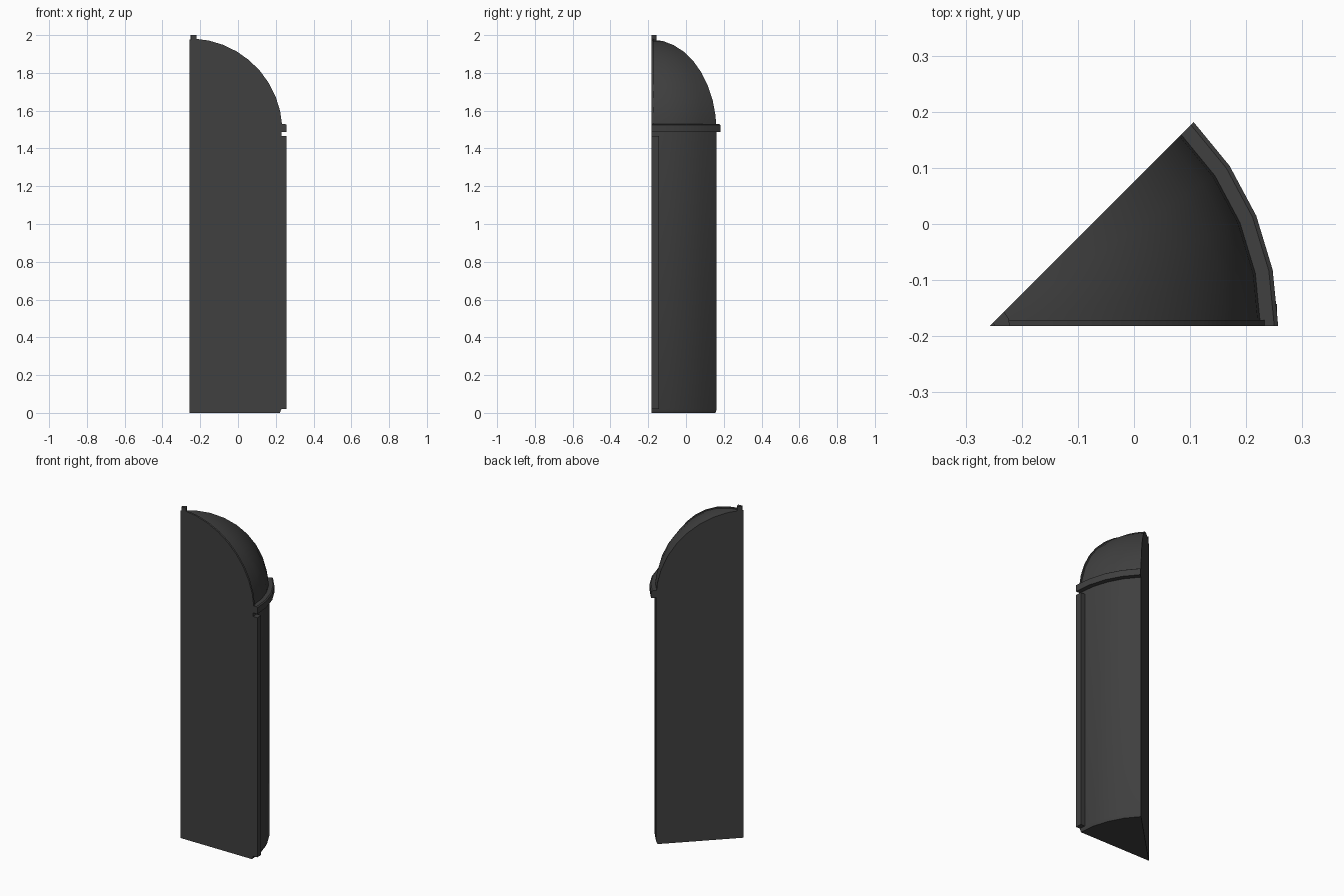
import bpy, bmesh
from math import sin, cos, pi, radians

cube = bpy.data.objects.get("Cube")
if cube:
    bpy.data.objects.remove(cube, do_unlink=True)

AXIS = (-0.257, -0.182)   # sharp edge of the wedge
R = 0.486                 # body radius
SPRING = 1.49             # height where the dome begins
SWEEP = radians(45)

charcoal = bpy.data.materials.new("charcoal")
charcoal.use_nodes = True
charcoal.diffuse_color = (0.05, 0.05, 0.05, 1)
charcoal.node_tree.nodes["Principled BSDF"].inputs["Base Color"].default_value = (0.05, 0.05, 0.05, 1)


def loft(name, rings):
    """Join equal closed outlines into a capped solid."""
    bm = bmesh.new()
    loops = [[bm.verts.new(p) for p in ring] for ring in rings]
    n = len(loops[0])
    for a, b in zip(loops, loops[1:]):
        for i in range(n):
            j = (i + 1) % n
            bm.faces.new((a[i], a[j], b[j], b[i]))
    bm.faces.new(loops[0][::-1])
    bm.faces.new(loops[-1])
    bmesh.ops.remove_doubles(bm, verts=bm.verts, dist=1e-5)
    bmesh.ops.recalc_face_normals(bm, faces=bm.faces)
    mesh = bpy.data.meshes.new(name)
    bm.to_mesh(mesh)
    bm.free()
    mesh.materials.append(charcoal)
    obj = bpy.data.objects.new(name, mesh)
    obj.location = (*AXIS, 0)
    bpy.context.collection.objects.link(obj)
    bpy.ops.object.select_all(action='DESELECT')
    obj.select_set(True)
    bpy.context.view_layer.objects.active = obj
    bpy.ops.object.shade_smooth_by_angle(angle=radians(30))
    return obj


def sector(name, profile, sweep=SWEEP, steps=4):
    """Turn a (radius, height) outline about the wedge's sharp edge."""
    angles = [sweep * i / steps for i in range(steps + 1)]
    return loft(name, [[(r * cos(a), r * sin(a), z) for r, z in profile] for a in angles])


def arc(radius, start, end, steps=9):
    angles = [start + (end - start) * i / steps for i in range(steps + 1)]
    return [(radius * cos(a), SPRING + radius * sin(a)) for a in angles]


# Body with a domed top and a slightly chamfered foot
dome = arc(R, 0, pi / 2)
dome[-1] = (0, SPRING + R)
sector("domed_body", [(0, 0), (R - 0.008, 0), (R, 0.018)] + dome)

# Collar around the base of the dome
sector("collar", [(R - 0.02, 1.487), (0.514, 1.487), (0.514, 1.525), (0.507, 1.53), (R - 0.02, 1.53)])

# Upright strip at the front edge of the curved wall
sector("edge_strip", [(R - 0.02, 0.02), (0.513, 0.02), (0.513, 1.465), (R - 0.02, 1.465)],
       sweep=radians(4.4), steps=1)

# Thin rib following the front edge of the dome
rib = arc(R + 0.006, 0.06, 1.52) + arc(R - 0.02, 1.52, 0.06)
loft("dome_rib", [[(x, y, z) for x, z in rib] for y in (0, 0.011)])

# Small ring segment at the peak
sector("peak_ring", [(0.008, 1.96), (0.036, 1.96), (0.036, 2.0), (0.008, 2.0)], steps=2)
